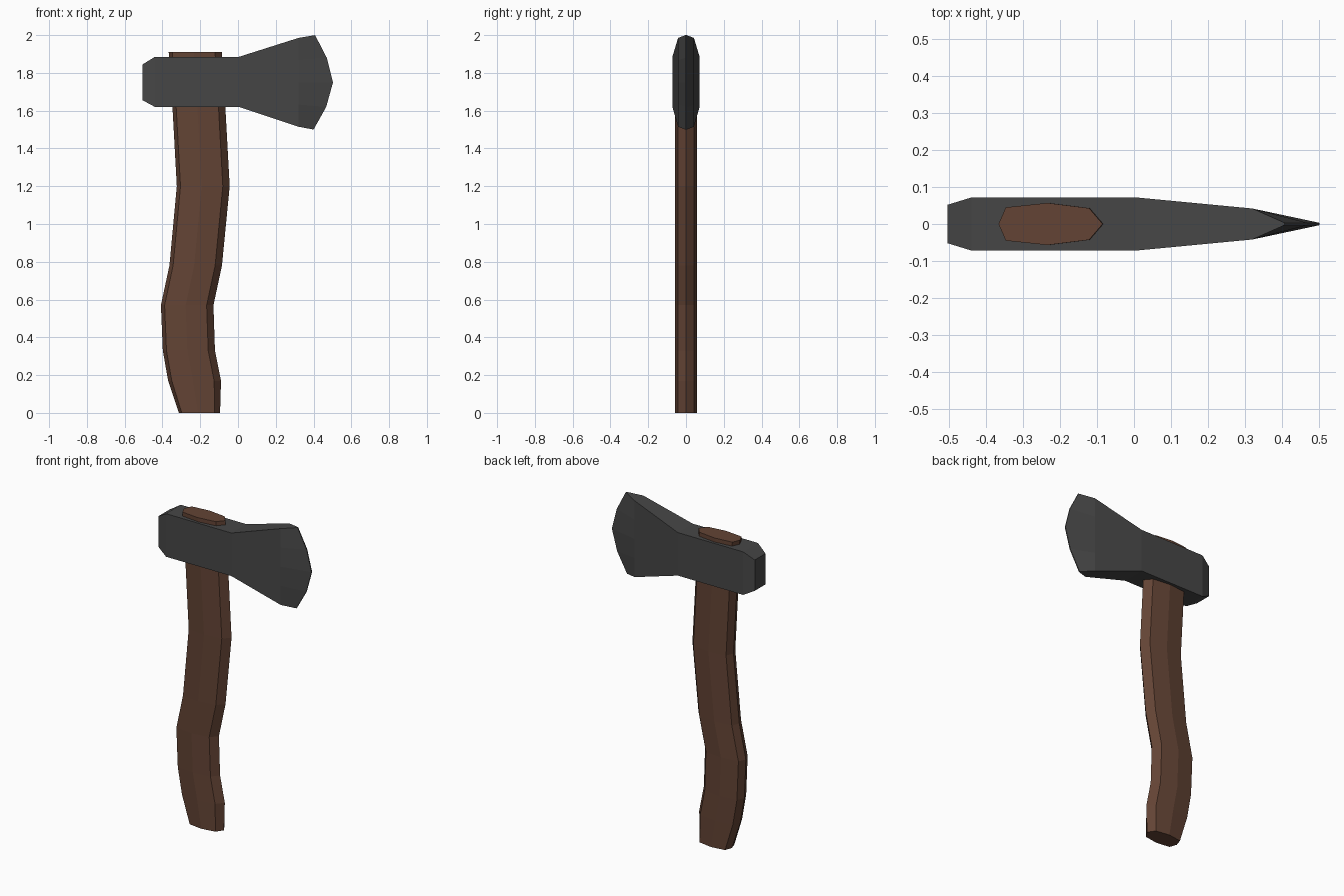
import bpy, bmesh

if "Cube" in bpy.data.objects:
    bpy.data.objects.remove(bpy.data.objects["Cube"])


def material(name, rgb):
    m = bpy.data.materials.new(name)
    m.diffuse_color = (*rgb, 1)
    m.use_nodes = True
    m.node_tree.nodes["Principled BSDF"].inputs["Base Color"].default_value = m.diffuse_color
    return m


def loft(name, rings, mat):
    """Skin a sequence of equal-length closed rings and cap both ends."""
    bm = bmesh.new()
    loops = [[bm.verts.new(p) for p in ring] for ring in rings]
    n = len(loops[0])
    for a, b in zip(loops, loops[1:]):
        for i in range(n):
            j = (i + 1) % n
            bm.faces.new((a[i], a[j], b[j], b[i]))
    bm.faces.new(loops[0])
    bm.faces.new(loops[-1])
    bmesh.ops.recalc_face_normals(bm, faces=bm.faces)
    me = bpy.data.meshes.new(name)
    bm.to_mesh(me)
    bm.free()
    ob = bpy.data.objects.new(name, me)
    me.materials.append(mat)
    bpy.context.collection.objects.link(ob)
    return ob


# Handle: eight-sided section following a gentle S curve (z, left x, right x)
half = [(0, 0), (0.07, 0.045), (0.47, 0.057), (0.87, 0.043), (1, 0)]
section = half + [(u, -y) for u, y in half[-2:0:-1]]
path = [(0, -0.313, -0.095), (0.17, -0.37, -0.09), (0.33, -0.398, -0.122),
        (0.57, -0.408, -0.13), (0.78, -0.363, -0.085), (1.2, -0.324, -0.044),
        (1.62, -0.347, -0.067), (1.91, -0.367, -0.085)]
loft("handle",
     [[(l + u * (r - l), y, z) for u, y in section] for z, l, r in path],
     material("wood", (0.125, 0.057, 0.035)))


# Head: straight stations (x, half thickness, bottom z, top z), then the edge
def station(points, y):
    return ([(x, -y, z) for x, z in points]
            + [(x, y, z) for x, z in reversed(points)])


rings = []
for x, y, lo, hi in [(-0.505, 0.052, 1.655, 1.845), (-0.44, 0.072, 1.62, 1.885),
                     (0.005, 0.072, 1.62, 1.885), (0.32, 0.042, 1.515, 1.985)]:
    rings.append(station([(x, lo + (hi - lo) * i / 4) for i in range(5)], y))
cutting_edge = [(0.40, 1.50), (0.467, 1.62), (0.503, 1.75), (0.47, 1.88), (0.408, 2.0)]
rings.append(station(cutting_edge, 0.003))
loft("axe_head", rings, material("dark_steel", (0.062, 0.062, 0.062)))
